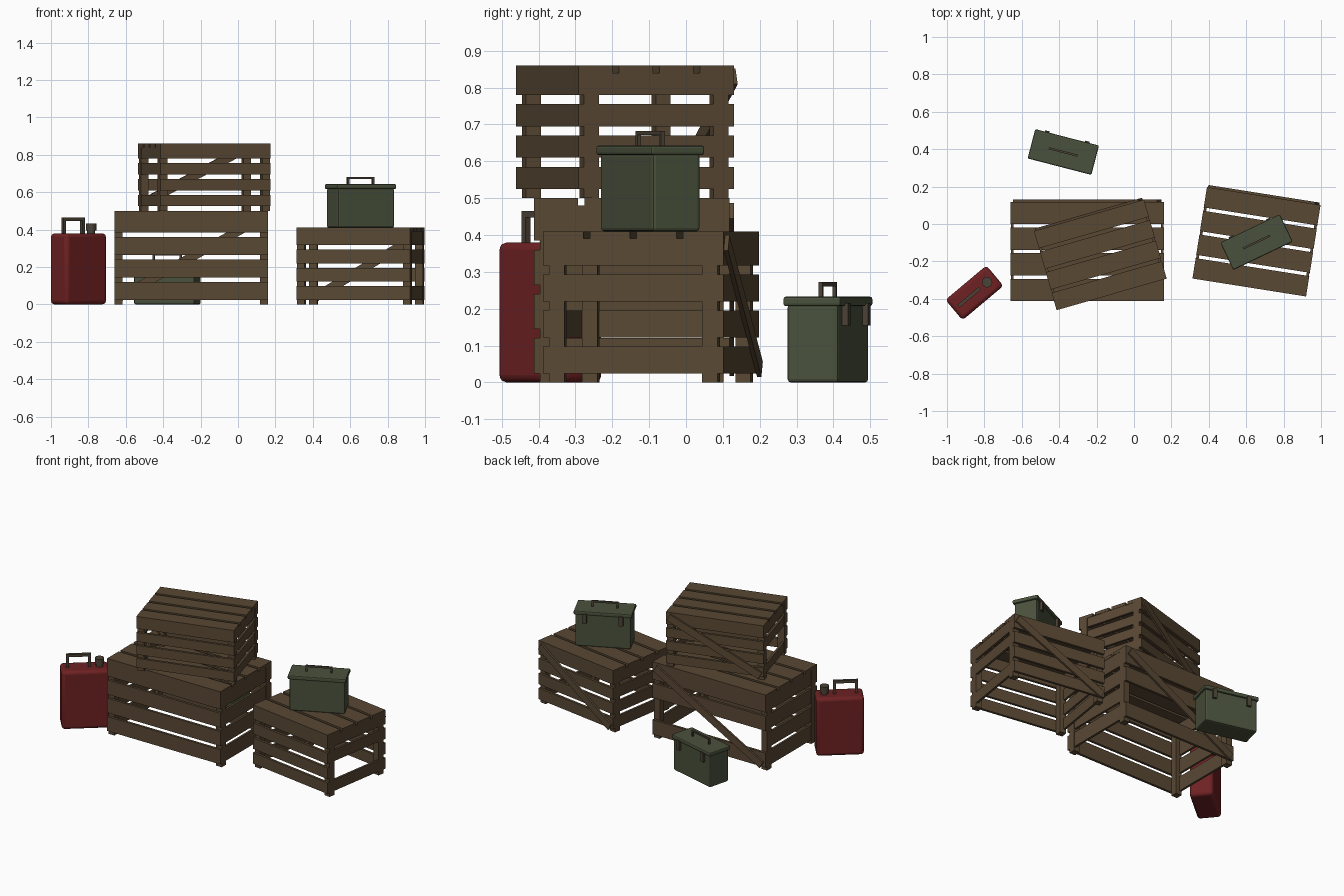
import bpy, bmesh, math
from mathutils import Matrix, Vector

if "Cube" in bpy.data.objects:
    bpy.data.objects.remove(bpy.data.objects["Cube"])


def material(name, rgb):
    m = bpy.data.materials.new(name)
    m.diffuse_color = (*rgb, 1)
    m.use_nodes = True
    m.node_tree.nodes["Principled BSDF"].inputs["Base Color"].default_value = m.diffuse_color
    return m


WOOD = material("brown wood", (0.100, 0.065, 0.034))
GREEN = material("olive green paint", (0.068, 0.083, 0.045))
RED = material("red paint", (0.155, 0.015, 0.016))
METAL = material("dark metal", (0.070, 0.054, 0.037))


def place(x, y, z, deg):
    return Matrix.Translation((x, y, z)) @ Matrix.Rotation(math.radians(deg), 4, 'Z')


def finish(name, bm, mat, M, bevel=0, segments=1, smooth=False):
    me = bpy.data.meshes.new(name)
    bm.to_mesh(me)
    bm.free()
    me.materials.append(mat)
    ob = bpy.data.objects.new(name, me)
    ob.matrix_world = M
    bpy.context.collection.objects.link(ob)
    if bevel:
        b = ob.modifiers.new("bevel", 'BEVEL')
        b.width, b.segments = bevel, segments
        b.limit_method = 'ANGLE'
    if smooth:
        bpy.ops.object.select_all(action='DESELECT')
        ob.select_set(True)
        bpy.context.view_layer.objects.active = ob
        bpy.ops.object.shade_smooth_by_angle(angle=math.radians(40))
    return ob


def boxes(name, mat, M, items, **kw):
    """Each item is (x0, x1, y0, y1, z0, z1)."""
    bm = bmesh.new()
    for x0, x1, y0, y1, z0, z1 in items:
        c = Vector((x0 + x1, y0 + y1, z0 + z1)) / 2
        S = Matrix.Diagonal((x1 - x0, y1 - y0, z1 - z0, 1))
        bmesh.ops.create_cube(bm, size=1, matrix=Matrix.Translation(c) @ S)
    return finish(name, bm, mat, M, **kw)


def crate(name, w, d, h, M, missing):
    """Slatted crate with an open bottom; one slat is missing on one face."""
    X, Y, t, p, lid = w / 2, d / 2, 0.016, 0.042, 0.02
    z0, z1, gap = 0.025, h - lid, 0.025
    bh = (z1 - z0 - 3 * gap) / 4
    yi = Y - t
    # corner posts
    posts = []
    for sx in (-1, 1):
        for sy in (-1, 1):
            xs = sorted((sx * X, sx * (X - p)))
            ys = sorted((sy * yi, sy * (yi - p)))
            posts.append((*xs, *ys, 0, z1))
    boxes(name + "_corner_posts", WOOD, M, posts)
    # wall slats
    slats = []
    for i in range(4):
        a = z0 + i * (bh + gap)
        b = a + bh
        walls = {
            "front": (-X, X, -Y, -yi, a, b),
            "back": (-X, X, yi, Y, a, b),
            "left": (-X + 0.002, -X + t, -yi + p, yi - p, a, b),
            "right": (X - t, X - 0.002, -yi + p, yi - p, a, b),
        }
        slats += [v for k, v in walls.items() if not (k == missing and i == 1)]
    boxes(name + "_wall_slats", WOOD, M, slats)
    # top boards
    tg = 0.018
    tb = (d - 3 * tg) / 4
    boxes(name + "_top_boards", WOOD, M,
          [(-X, X, -Y + i * (tb + tg), -Y + i * (tb + tg) + tb, z1, h) for i in range(4)])
    # diagonal brace on the back
    ang = math.atan2(z1 - z0, w)
    ln = math.hypot(w, z1 - z0) * 0.94
    B = M @ Matrix.Translation((0, Y + 0.006, (z0 + z1) / 2)) @ Matrix.Rotation(-ang, 4, 'Y')
    boxes(name + "_back_brace", WOOD, B, [(-ln / 2, ln / 2, -0.006, 0.006, -0.024, 0.024)])


def handle(name, M, x, half, z, top, t):
    boxes(name, METAL, M, [
        (x - half, x - half + t, -t / 2, t / 2, z - 0.005, top - t),
        (x + half - t, x + half, -t / 2, t / 2, z - 0.005, top - t),
        (x - half, x + half, -t / 2, t / 2, top - t, top)])


def metal_box(name, M):
    # body, overhanging lid, handle and two latches on the back
    boxes(name + "_body", GREEN, M, [(-0.167, 0.167, -0.072, 0.072, 0, 0.212)], bevel=0.009, segments=2)
    boxes(name + "_lid", GREEN, M, [(-0.176, 0.176, -0.081, 0.081, 0.207, 0.233)], bevel=0.007, segments=2)
    handle(name + "_handle", M, 0, 0.08, 0.233, 0.272, 0.011)
    boxes(name + "_latches", METAL, M,
          [(s * 0.11 - 0.013, s * 0.11 + 0.013, 0.07, 0.088, 0.155, 0.216) for s in (-1, 1)])


# three crates
crate("large_crate", 0.82, 0.53, 0.50, place(-0.25, -0.147, 0, 0), "back")
crate("upper_crate", 0.612, 0.44, 0.36, place(-0.18, -0.165, 0.50, 16), "left")
crate("low_crate", 0.615, 0.495, 0.41, place(0.655, -0.095, 0, -9), "right")

# two green metal boxes
metal_box("crate_top_box", place(0.655, -0.097, 0.41, 25.5))
metal_box("floor_box", place(-0.378, 0.385, 0, -14.5))

# red fuel can
C = place(-0.853, -0.368, 0, 40)
boxes("can_body", RED, C, [(-0.143, 0.143, -0.071, 0.071, 0, 0.38)],
      bevel=0.02, segments=3, smooth=True)
handle("can_handle", C, -0.037, 0.075, 0.38, 0.465, 0.018)
bm = bmesh.new()
for r, z0, z1 in ((0.022, 0.37, 0.40), (0.028, 0.395, 0.433)):
    bmesh.ops.create_cone(bm, cap_ends=True, segments=16, radius1=r, radius2=r, depth=z1 - z0,
                          matrix=Matrix.Translation((0.088, 0, (z0 + z1) / 2)))
finish("can_cap", bm, METAL, C, smooth=True)
